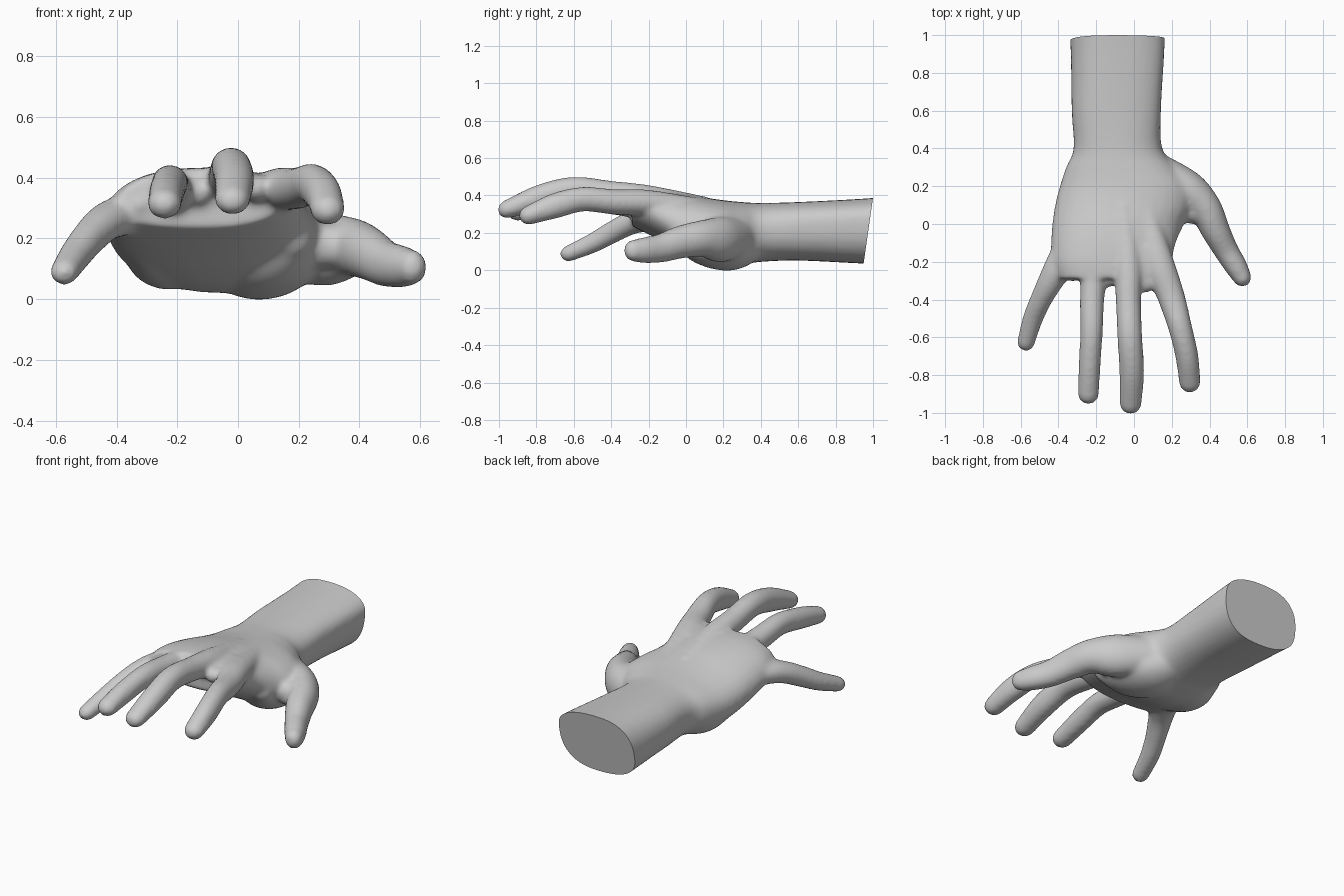
import bpy, bmesh, math
from mathutils import Vector

if "Cube" in bpy.data.objects:
    bpy.data.objects.remove(bpy.data.objects["Cube"])

SEG = 32


def spline(points, steps=6):
    """Catmull-Rom interpolation of rows of numbers."""
    p = [points[0]] + list(points) + [points[-1]]
    rows = []
    for i in range(1, len(p) - 2):
        for s in range(steps):
            t = s / steps
            rows.append([0.5 * (2 * b + (c - a) * t + (2 * a - 5 * b + 4 * c - d) * t * t
                                + (3 * b - a - 3 * c + d) * t ** 3)
                         for a, b, c, d in zip(p[i - 1], p[i], p[i + 1], p[i + 2])])
    rows.append(list(points[-1]))
    return rows


def skin(bm, rings):
    """Closed skin over a row of rings."""
    vs = [[bm.verts.new(co) for co in ring] for ring in rings]
    faces = [bm.faces.new((a[i], a[(i + 1) % SEG], b[(i + 1) % SEG], b[i]))
             for a, b in zip(vs, vs[1:]) for i in range(SEG)]
    faces += [bm.faces.new(vs[0]), bm.faces.new(vs[-1])]
    bmesh.ops.recalc_face_normals(bm, faces=faces)


def body(bm, sections):
    """Rounded sections: y, left x, right x, left z, right z, top, bottom."""
    rings = []
    for y, xl, xr, zl, zr, top, bot in spline(sections):
        ring = []
        e = 0.93 - 0.13 * min(1, max(0, (y - 0.2) / 0.4))   # forearm is boxier
        for i in range(SEG):
            a = math.tau * i / SEG
            c, s = math.cos(a), math.sin(a)
            c = math.copysign(abs(c) ** e, c)
            s = math.copysign(abs(s) ** e, s)
            zc = zl + (zr - zl) * (c + 1) / 2
            ring.append(Vector(((xl + xr) / 2 + (xr - xl) / 2 * c, y,
                                zc + ((top - zc) if s > 0 else (zc - bot)) * s)))
        rings.append(ring)
    skin(bm, rings)


def finger(bm, path):
    """Round-tipped tube: x, y, z, half width, half height."""
    rows = spline(path)
    pts = [Vector(r[:3]) for r in rows]
    rings = []

    def add(center, t, w, h):
        side = t.cross(Vector((0, 0, 1))).normalized()
        up = side.cross(t)
        rings.append([center + side * w * math.cos(math.tau * i / SEG)
                      + up * h * math.sin(math.tau * i / SEG) for i in range(SEG)])

    for i, r in enumerate(rows):
        t = (pts[min(i + 1, len(pts) - 1)] - pts[max(i - 1, 0)]).normalized()
        add(pts[i], t, r[3], r[4])
    w, h = rows[-1][3:]
    for k in range(1, 7):
        a = math.radians(14 * k)
        add(pts[-1] + t * w * math.sin(a), t, w * math.cos(a), h * math.cos(a))
    skin(bm, rings)


bm = bmesh.new()

# forearm, wrist and palm
body(bm, [
    (1.10, -.345, .168, .17, .26, .395, .028),
    (0.90, -.335, .160, .18, .26, .380, .038),
    (0.60, -.330, .143, .20, .24, .365, .052),
    (0.40, -.320, .150, .21, .21, .360, .045),
    (0.30, -.360, .230, .20, .18, .365, .030),
    (0.20, -.393, .310, .20, .18, .375, .020),
    (0.10, -.418, .310, .21, .19, .390, .040),
    (0.00, -.433, .265, .23, .21, .410, .085),
    (-.10, -.440, .222, .25, .27, .425, .140),
    (-.20, -.440, .200, .265, .33, .433, .192),
    (-.29, -.410, .170, .28, .35, .430, .235)])

# thumb mound and outer heel of the palm
finger(bm, [(.00, .38, .15, .09, .08), (.06, .24, .118, .17, .119),
            (.13, .09, .138, .15, .105), (.18, -.02, .20, .07, .07)])
finger(bm, [(-.20, .36, .15, .09, .08), (-.225, .20, .145, .14, .115),
            (-.28, .05, .195, .11, .105), (-.32, -.10, .26, .07, .07)])

# webs between the fingers and beside the thumb
for x, y, z, w in ((-.325, -.305, .31, .05), (-.13, -.335, .35, .045), (.06, -.365, .365, .05)):
    finger(bm, [(x, -.12, z, w, .05), (x, -.22, z, w, .05), (x, y + w, z, w, .045)])
finger(bm, [(.16, .16, .18, .07, .08), (.24, .09, .18, .07, .08), (.305, .06, .175, .06, .07)])

# little finger
finger(bm, [(-.28, .05, .28, .06, .06), (-.385, -.20, .272, .078, .065),
            (-.44, -.30, .25, .068, .062), (-.492, -.40, .20, .058, .059),
            (-.535, -.50, .145, .054, .053), (-.572, -.626, .09, .048, .044)])
# ring finger
finger(bm, [(-.16, .05, .33, .05, .05), (-.208, -.22, .345, .068, .07),
            (-.222, -.40, .365, .065, .066), (-.225, -.57, .38, .060, .063),
            (-.235, -.75, .35, .058, .062), (-.242, -.898, .315, .057, .051)])
# middle finger
finger(bm, [(-.06, .10, .345, .05, .05), (-.032, -.20, .385, .072, .07),
            (-.03, -.40, .41, .067, .068), (-.022, -.60, .432, .066, .068),
            (-.012, -.78, .39, .066, .068), (-.018, -.95, .328, .059, .050)])
# index finger
finger(bm, [(.06, .10, .33, .05, .05), (.13, -.20, .36, .08, .07),
            (.195, -.38, .365, .073, .068), (.245, -.55, .38, .063, .066),
            (.28, -.70, .345, .061, .068), (.295, -.838, .295, .057, .052)])
# thumb
finger(bm, [(.12, .30, .18, .08, .10), (.28, .185, .165, .10, .122),
            (.375, .085, .17, .088, .098), (.43, -.03, .15, .077, .088),
            (.485, -.135, .118, .066, .077), (.54, -.225, .107, .060, .070),
            (.573, -.283, .105, .050, .058)])

mesh = bpy.data.meshes.new("hand")
bm.to_mesh(mesh)
bm.free()
hand = bpy.data.objects.new("hand", mesh)
bpy.context.collection.objects.link(hand)

# fuse the parts into one skin with soft webs
remesh = hand.modifiers.new("fuse", 'REMESH')
remesh.mode = 'VOXEL'
remesh.voxel_size = 0.012
soft = hand.modifiers.new("soften", 'SMOOTH')
soft.factor = 0.5
soft.iterations = 14
bpy.context.view_layer.update()
fused = bpy.data.meshes.new_from_object(
    hand.evaluated_get(bpy.context.evaluated_depsgraph_get()))
hand.modifiers.clear()
hand.data = fused

# slanted flat cut at the forearm end
bm = bmesh.new()
bm.from_mesh(fused)
cut = bmesh.ops.bisect_plane(bm, geom=bm.verts[:] + bm.edges[:] + bm.faces[:],
                             plane_co=(0, 1.0, 0.39), plane_no=(0, 0.35, -0.05),
                             clear_outer=True)
rim = [e for e in cut["geom_cut"] if isinstance(e, bmesh.types.BMEdge)]
bmesh.ops.edgeloop_fill(bm, edges=rim)
bmesh.ops.recalc_face_normals(bm, faces=bm.faces[:])
bm.to_mesh(fused)
bm.free()

# plain grey skin
grey = bpy.data.materials.new("light grey")
grey.diffuse_color = (0.6, 0.6, 0.6, 1)
grey.use_nodes = True
grey.node_tree.nodes["Principled BSDF"].inputs["Base Color"].default_value = grey.diffuse_color
fused.materials.clear()
fused.materials.append(grey)

bpy.context.view_layer.objects.active = hand
hand.select_set(True)
bpy.ops.object.shade_smooth_by_angle(angle=math.radians(40))
